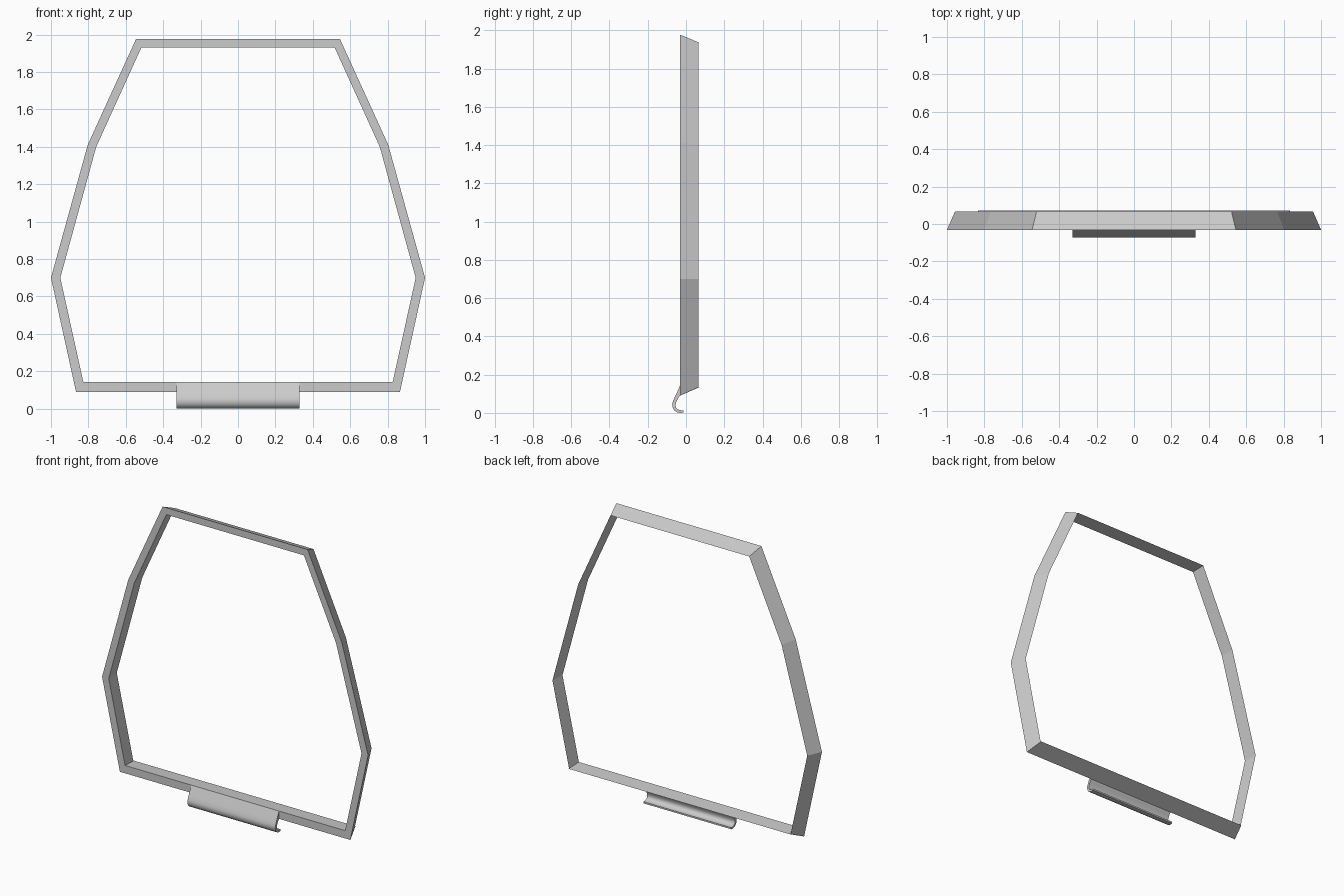
import bpy
import bmesh
from math import radians

if "Cube" in bpy.data.objects:
    bpy.data.objects.remove(bpy.data.objects["Cube"])

grey = bpy.data.materials.new("plain_grey")
grey.use_nodes = True
grey.diffuse_color = (0.6, 0.6, 0.6, 1)
grey.node_tree.nodes["Principled BSDF"].inputs["Base Color"].default_value = grey.diffuse_color

FRONT = -0.031


def prism(name, start, end):
    """Closed solid between two matching cross-sections."""
    bm = bmesh.new()
    a = [bm.verts.new(p) for p in start]
    b = [bm.verts.new(p) for p in end]
    bm.faces.new(a)
    bm.faces.new(b)
    for i in range(len(a)):
        j = (i + 1) % len(a)
        bm.faces.new((a[i], a[j], b[j], b[i]))
    bmesh.ops.recalc_face_normals(bm, faces=bm.faces)
    mesh = bpy.data.meshes.new(name)
    bm.to_mesh(mesh)
    bm.free()
    mesh.materials.append(grey)
    obj = bpy.data.objects.new(name, mesh)
    bpy.context.collection.objects.link(obj)
    return obj


def corner(outer, inner, side, back):
    """Wedge section at a frame corner: flat front, thin rear edge."""
    (ox, oz), (ix, iz) = outer, inner
    tip = (ix + 0.15 * (ox - ix), iz + 0.15 * (oz - iz))
    return [(side * ox, FRONT, oz), (side * ix, FRONT, iz),
            (side * tip[0], back, tip[1])]


# Frame corners from top to bottom: outer outline and opening
outer = [(0.545, 1.977), (0.803, 1.412), (1.0, 0.7), (0.866, 0.09)]
inner = [(0.517, 1.93), (0.758, 1.4), (0.95, 0.7), (0.827, 0.143)]


def section(i, side, back=0.066):
    return corner(outer[i], inner[i], side, back)


# Side bars
for side, label in ((1, "left"), (-1, "right")):
    for i, part in enumerate(("upper", "middle", "lower")):
        prism(f"{label}_{part}_bar", section(i, side), section(i + 1, side))

# Top and bottom bars
prism("top_bar", section(0, -1), section(0, 1))
prism("bottom_bar", section(3, -1, 0.072), section(3, 1, 0.072))

# Curled hook strip under the bottom bar
hook = [(-0.031, 0.143), (-0.045, 0.112), (-0.06, 0.08), (-0.07, 0.056),
        (-0.072, 0.042), (-0.069, 0.026), (-0.06, 0.011), (-0.046, 0.003),
        (-0.03, 0), (-0.014, 0.002), (-0.014, 0.013), (-0.03, 0.014),
        (-0.044, 0.019), (-0.053, 0.029), (-0.055, 0.042), (-0.051, 0.056),
        (-0.042, 0.076), (-0.031, 0.09)]
strip = prism("hook_strip", *[[(x, y, z) for y, z in hook] for x in (-0.33, 0.33)])

bpy.ops.object.select_all(action="DESELECT")
strip.select_set(True)
bpy.context.view_layer.objects.active = strip
bpy.ops.object.shade_smooth_by_angle(angle=radians(40))
